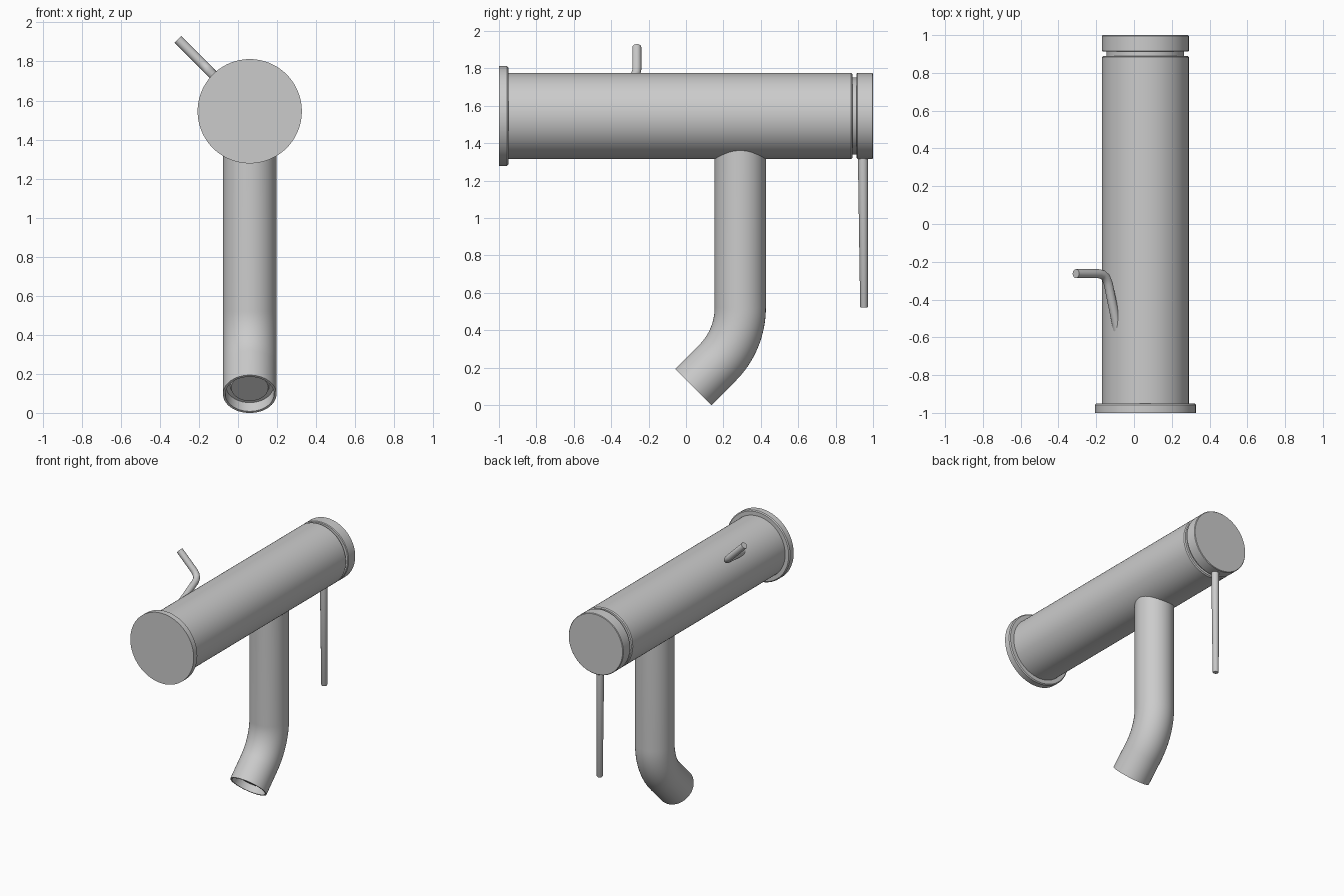
import bpy, bmesh, math
from mathutils import Vector

if "Cube" in bpy.data.objects:
    bpy.data.objects.remove(bpy.data.objects["Cube"])

CX, CZ = 0.06, 1.545      # main axis, running along y


def finish(name, bm):
    bmesh.ops.recalc_face_normals(bm, faces=bm.faces)
    me = bpy.data.meshes.new(name)
    bm.to_mesh(me)
    bm.free()
    ob = bpy.data.objects.new(name, me)
    bpy.context.collection.objects.link(ob)
    bpy.ops.object.select_all(action='DESELECT')
    bpy.context.view_layer.objects.active = ob
    ob.select_set(True)
    bpy.ops.object.shade_smooth_by_angle(angle=math.radians(32))
    return ob


def sweep(name, stations, side, n=64):
    """Closed tube: stations are (centre, tangent, radius); side is a fixed normal."""
    bm = bmesh.new()
    rings = []
    side = Vector(side).normalized()
    for c, t, r in stations:
        up = Vector(t).normalized().cross(side)
        rings.append([bm.verts.new(Vector(c) + r * (math.cos(a) * side + math.sin(a) * up))
                      for a in (2 * math.pi * i / n for i in range(n))])
    for a, b in zip(rings, rings[1:]):
        for i in range(n):
            j = (i + 1) % n
            bm.faces.new((a[i], a[j], b[j], b[i]))
    bm.faces.new(rings[0])
    bm.faces.new(rings[-1])
    return finish(name, bm)


def lathe_y(name, profile):
    return sweep(name, [((CX, y, CZ), (0, 1, 0), r) for r, y in profile], (1, 0, 0), 96)


# Horizontal body, wall flange and rotating end cap
lathe_y("body", [(0.225, -0.96), (0.23, -0.955), (0.23, 0.883), (0.223, 0.89),
                 (0.205, 0.89), (0.205, 0.92)])
lathe_y("wall_flange", [(0.267, -1.0), (0.267, -0.957), (0.26, -0.95), (0.22, -0.95)])
lathe_y("end_cap", [(0.205, 0.912), (0.225, 0.912), (0.23, 0.917), (0.23, 0.996), (0.226, 1.0)])

# Spout: straight drop, 45 degree bend, short straight, open recessed mouth
SY, BZ, R, SR = 0.29, 0.52, 0.418, 0.137
down = Vector((0, 0, -1))
path = [(Vector((CX, SY, 1.40)), down, SR)]
for i in range(17):
    a = math.radians(45 * i / 16)
    path.append((Vector((CX, SY - R + R * math.cos(a), BZ - R * math.sin(a))),
                 Vector((0, -math.sin(a), -math.cos(a))), SR))
out = path[-1][1]
mouth = path[-1][0] + out * 0.181
path += [(mouth, out, SR), (mouth, out, 0.125), (mouth - out * 0.06, out, 0.122),
         (mouth - out * 0.06, out, 0.10), (mouth - out * 0.045, out, 0.095),
         (mouth - out * 0.045, out, 0.05)]
sweep("spout", path, (1, 0, 0))

# Tapered handle pin hanging from the end cap
sweep("handle_lever", [((CX, 0.946, 1.40), down, 0.028), ((CX, 0.952, 0.525), down, 0.021),
                       ((CX, 0.952, 0.52), down, 0.018)], (1, 0, 0), 24)

# Bent diverter rod lying in the 45 degree radial plane of the body
radial = Vector((-1, 0, 1)).normalized()
axis, yv = Vector((CX, 0, CZ)), Vector((0, 1, 0))
pts = [(0.185, -0.64), (0.227, -0.49), (0.265, -0.36), (0.278, -0.315), (0.297, -0.282),
       (0.322, -0.267), (0.35, -0.263), (0.52, -0.263)]
pos = [axis + radial * r + yv * y for r, y in pts]
rod = []
for i, p in enumerate(pos):
    t = pos[min(i + 1, len(pos) - 1)] - pos[max(i - 1, 0)]
    rod.append((p, t, 0.024))
sweep("diverter_rod", rod, radial.cross(yv), 24)
